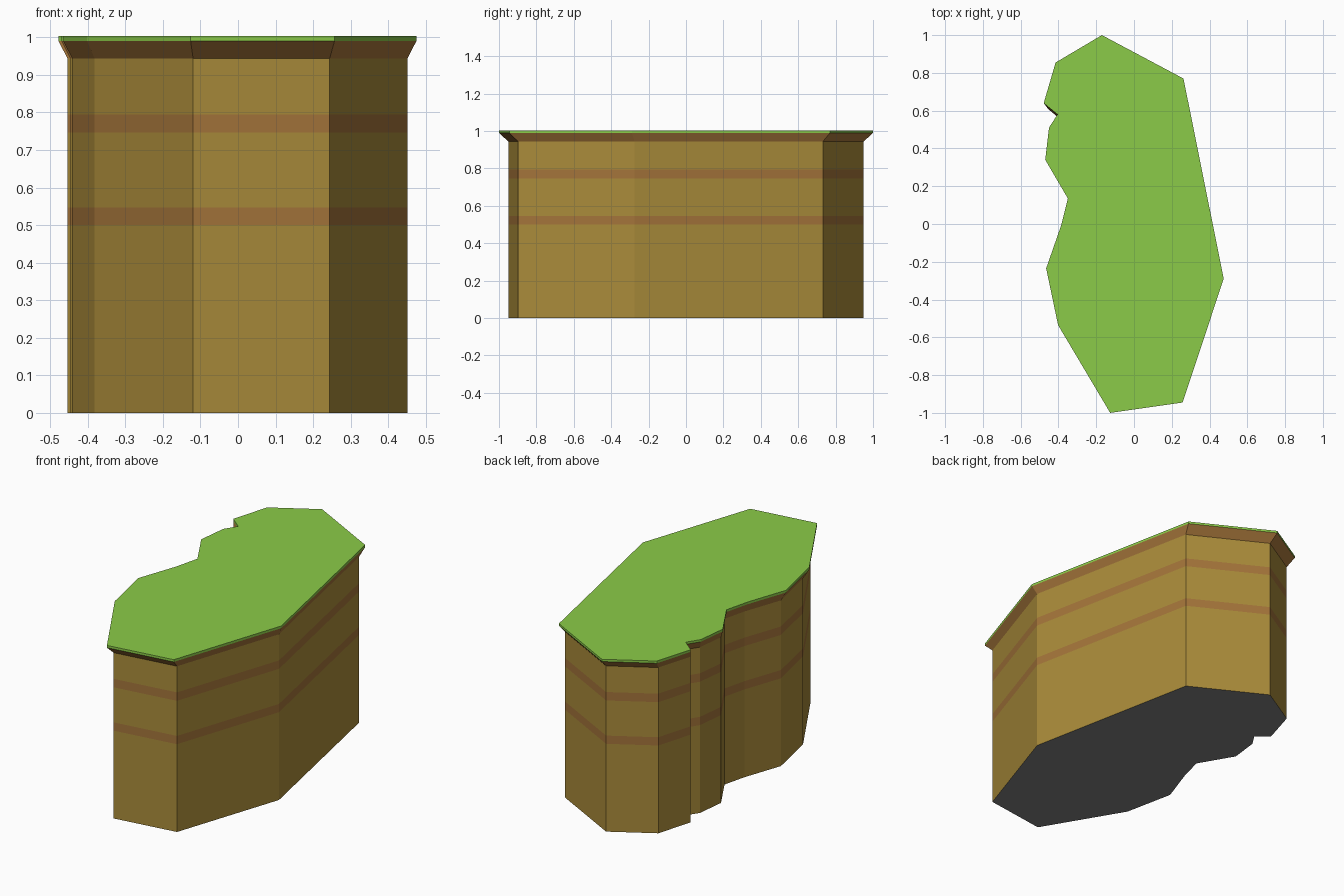
import bpy

if "Cube" in bpy.data.objects:
    bpy.data.objects.remove(bpy.data.objects["Cube"])

# Plan outline of the plateau, counter-clockwise seen from above
OUTLINE = [(-0.17, 1.0), (-0.415, 0.855), (-0.478, 0.64), (-0.405, 0.58),
           (-0.45, 0.51), (-0.47, 0.34), (-0.35, 0.135), (-0.385, -0.005),
           (-0.465, -0.235), (-0.402, -0.535), (-0.126, -1.0), (0.257, -0.945),
           (0.475, -0.29), (0.262, 0.77)]
INSET = 0.95          # the wall is the outline scaled in under the rim


def material(name, color):
    mat = bpy.data.materials.new(name)
    mat.diffuse_color = (*color, 1.0)
    mat.use_nodes = True
    mat.node_tree.nodes["Principled BSDF"].inputs["Base Color"].default_value = mat.diffuse_color
    return mat


earth = material("earth", (0.40, 0.26, 0.042))
clay = material("clay", (0.37, 0.175, 0.042))
grass = material("grass", (0.26, 0.60, 0.065))
stone = material("stone", (0.22, 0.22, 0.22))


def loft(name, rings, band_mats, bottom=None, top=None):
    """Stack scaled outlines (scale, z); one material per band, optional caps."""
    n = len(OUTLINE)
    verts = [(x * s, y * s, z) for s, z in rings for x, y in OUTLINE]
    faces, mats = [], []
    for r, mat in enumerate(band_mats):
        a, b = r * n, (r + 1) * n
        for i in range(n):
            j = (i + 1) % n
            faces.append((a + i, a + j, b + j, b + i))
            mats.append(mat)
    if bottom:
        faces.append(tuple(reversed(range(n))))
        mats.append(bottom)
    if top:
        faces.append(tuple(range(len(verts) - n, len(verts))))
        mats.append(top)
    mesh = bpy.data.meshes.new(name)
    mesh.from_pydata(verts, [], faces)
    slots = list(dict.fromkeys(mats))
    for mat in slots:
        mesh.materials.append(mat)
    for poly, mat in zip(mesh.polygons, mats):
        poly.material_index = slots.index(mat)
    obj = bpy.data.objects.new(name, mesh)
    bpy.context.collection.objects.link(obj)
    return obj


# Cliff wall with two flush clay strata and a stone underside
loft("cliff_wall", [(INSET, z) for z in (0, 0.5, 0.547, 0.747, 0.795, 0.944)],
     [earth, clay, earth, clay, earth], bottom=stone)

# Flared rim under the grass
loft("flared_rim", [(INSET, 0.944), (1.0, 0.99)], [clay])

# Thin grass layer on top
loft("grass_top", [(1.0, 0.99), (1.0, 1.003)], [grass], top=grass)
